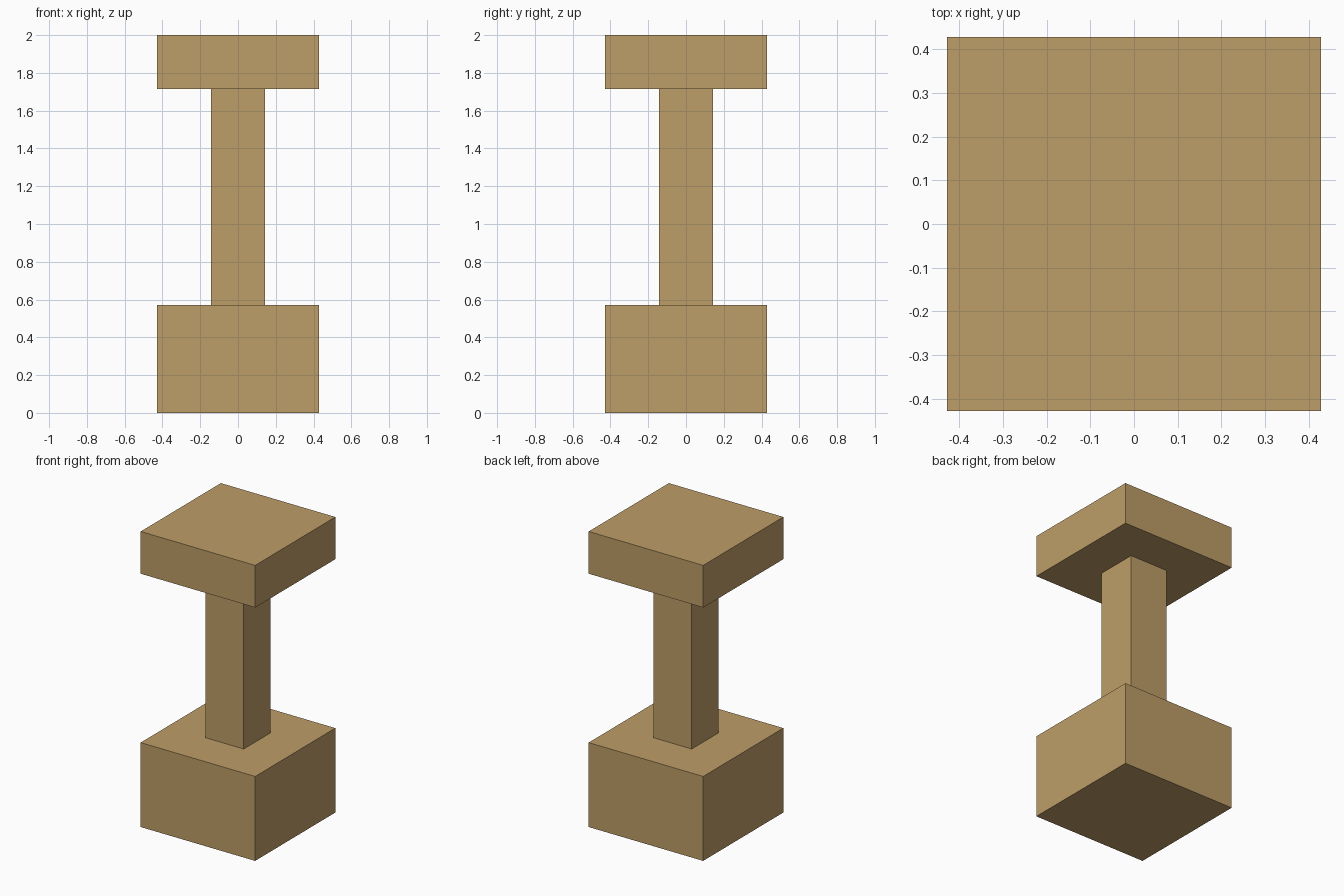
import bpy
import bmesh
from mathutils import Matrix, Vector

cube = bpy.data.objects.get("Cube")
if cube:
    bpy.data.objects.remove(cube, do_unlink=True)

# One flat sandy brown for every part
tan = bpy.data.materials.new("sandy_tan")
tan.use_nodes = True
colour = (0.515, 0.337, 0.138, 1.0)
tan.diffuse_color = colour
bsdf = next(n for n in tan.node_tree.nodes if n.type == "BSDF_PRINCIPLED")
bsdf.inputs["Base Color"].default_value = colour

UNIT = 1 / 7  # the parts follow a grid of 14 units in height


def block(name, width, bottom, top):
    """Square block centred on the z axis, sized in grid units."""
    size = Vector((width, width, top - bottom)) * UNIT
    centre = Vector((0, 0, (bottom + top) / 2)) * UNIT
    mesh = bpy.data.meshes.new(name)
    bm = bmesh.new()
    bmesh.ops.create_cube(
        bm, size=1, matrix=Matrix.Translation(centre) @ Matrix.Diagonal(size).to_4x4())
    bm.to_mesh(mesh)
    bm.free()
    mesh.materials.append(tan)
    obj = bpy.data.objects.new(name, mesh)
    bpy.context.collection.objects.link(obj)
    return obj


# Heavy base, slim square column, flat cap
block("base", 6, 0, 4)
block("column", 2, 4, 12)
block("cap", 6, 12, 14)
